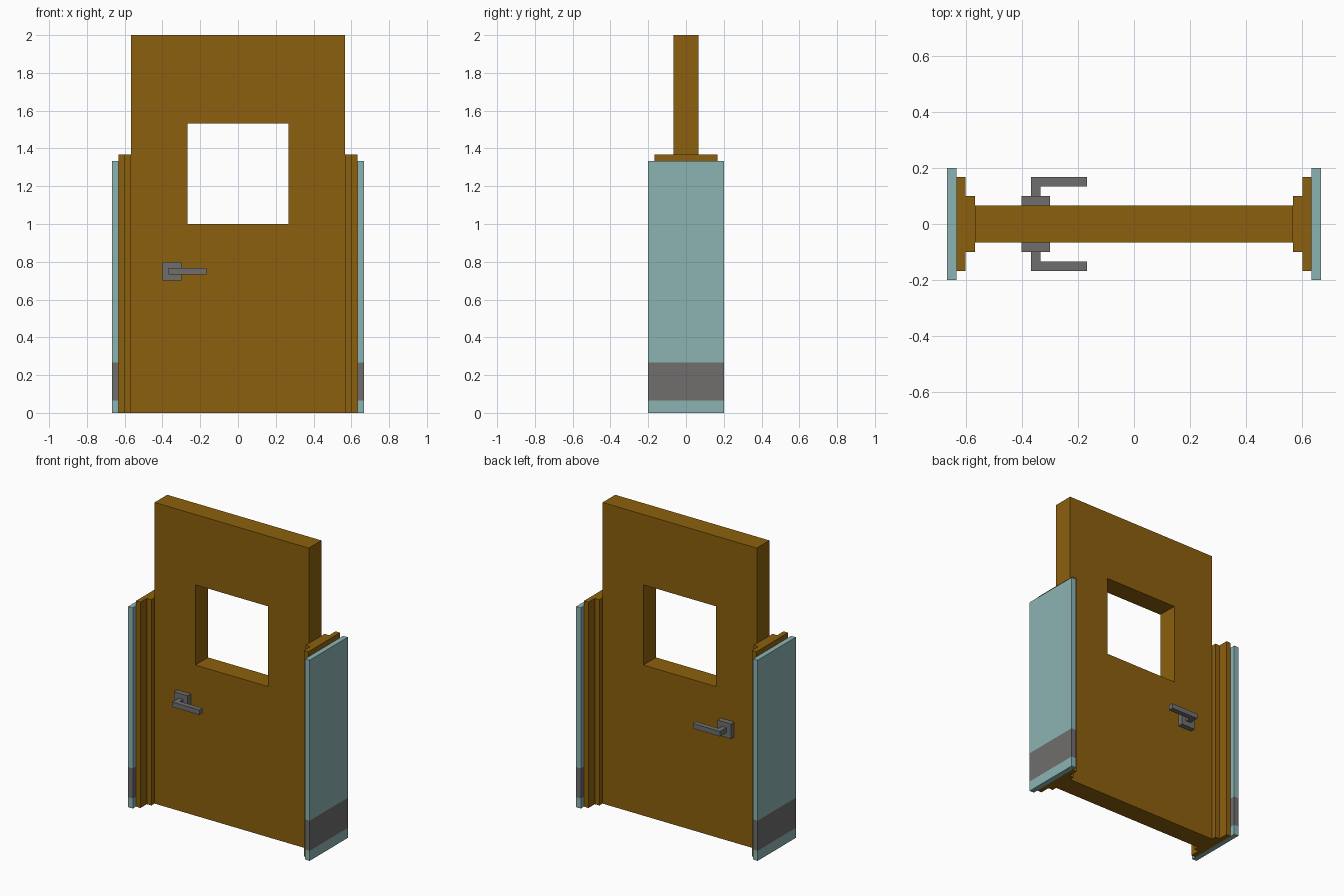
import bpy, bmesh

cube = bpy.data.objects.get("Cube")
if cube:
    bpy.data.objects.remove(cube, do_unlink=True)


def material(name, rgb):
    m = bpy.data.materials.new(name)
    m.use_nodes = True
    m.diffuse_color = (*rgb, 1)
    bsdf = next(n for n in m.node_tree.nodes if n.type == 'BSDF_PRINCIPLED')
    bsdf.inputs["Base Color"].default_value = (*rgb, 1)
    return m


WOOD = material("ochre brown", (0.258, 0.117, 0.004))
TEAL = material("pale teal", (0.262, 0.451, 0.451))
GREY = material("mid grey", (0.161, 0.158, 0.155))

U = 1 / 30  # building module


def finish(name, bm, *mats):
    bmesh.ops.recalc_face_normals(bm, faces=bm.faces)
    me = bpy.data.meshes.new(name)
    bm.to_mesh(me)
    bm.free()
    for m in mats:
        me.materials.append(m)
    ob = bpy.data.objects.new(name, me)
    bpy.context.collection.objects.link(ob)
    return ob


def box_mesh(x, y, z):
    """Box from (min, max) ranges given in modules."""
    bm = bmesh.new()
    bmesh.ops.create_cube(bm, size=1)
    for v in bm.verts:
        v.co = [U * (r[0] if c < 0 else r[1]) for c, r in zip(v.co, (x, y, z))]
    return bm


def both(a, b, s):
    return tuple(sorted((a * s, b * s)))


# Door leaf: rectangular ring around the window opening
bm = bmesh.new()


def ring(x, z0, z1, y):
    return [bm.verts.new((U * px, U * y, U * pz))
            for px, pz in ((-x, z0), (x, z0), (x, z1), (-x, z1))]


loops = [ring(17, 0, 60, -2), ring(8, 30, 46, -2),
         ring(8, 30, 46, 2), ring(17, 0, 60, 2)]
for k in range(4):
    a, b = loops[k], loops[(k + 1) % 4]
    for i in range(4):
        j = (i + 1) % 4
        bm.faces.new((a[i], a[j], b[j], b[i]))
finish("door_leaf", bm, WOOD)

# Stepped jambs and banded side panels on both sides
for side, s in (("left", 1), ("right", -1)):
    finish(f"inner_jamb_{side}", box_mesh(both(17, 18, s), (-3, 3), (0, 41)), WOOD)
    finish(f"outer_jamb_{side}", box_mesh(both(18, 19, s), (-5, 5), (0, 41)), WOOD)

    bm = box_mesh(both(19, 20, s), (-6, 6), (0, 40))
    for z in (2, 8):
        bmesh.ops.bisect_plane(bm, geom=bm.verts[:] + bm.edges[:] + bm.faces[:],
                               plane_co=(0, 0, z * U), plane_no=(0, 0, 1))
    for f in bm.faces:
        f.material_index = int(2 * U < f.calc_center_median().z < 8 * U
                               and abs(f.normal.z) < 0.5)
    finish(f"side_panel_{side}", bm, TEAL, GREY)

# Lever handles on front and back
for side, s in (("front", -1), ("back", 1)):
    finish(f"handle_plate_{side}", box_mesh((-12, -9), both(2, 3, s), (21, 24)), GREY)
    finish(f"handle_stem_{side}", box_mesh((-11, -10), both(3, 4, s), (22, 23)), GREY)
    finish(f"handle_lever_{side}", box_mesh((-11, -5), both(4, 5, s), (22, 23)), GREY)
